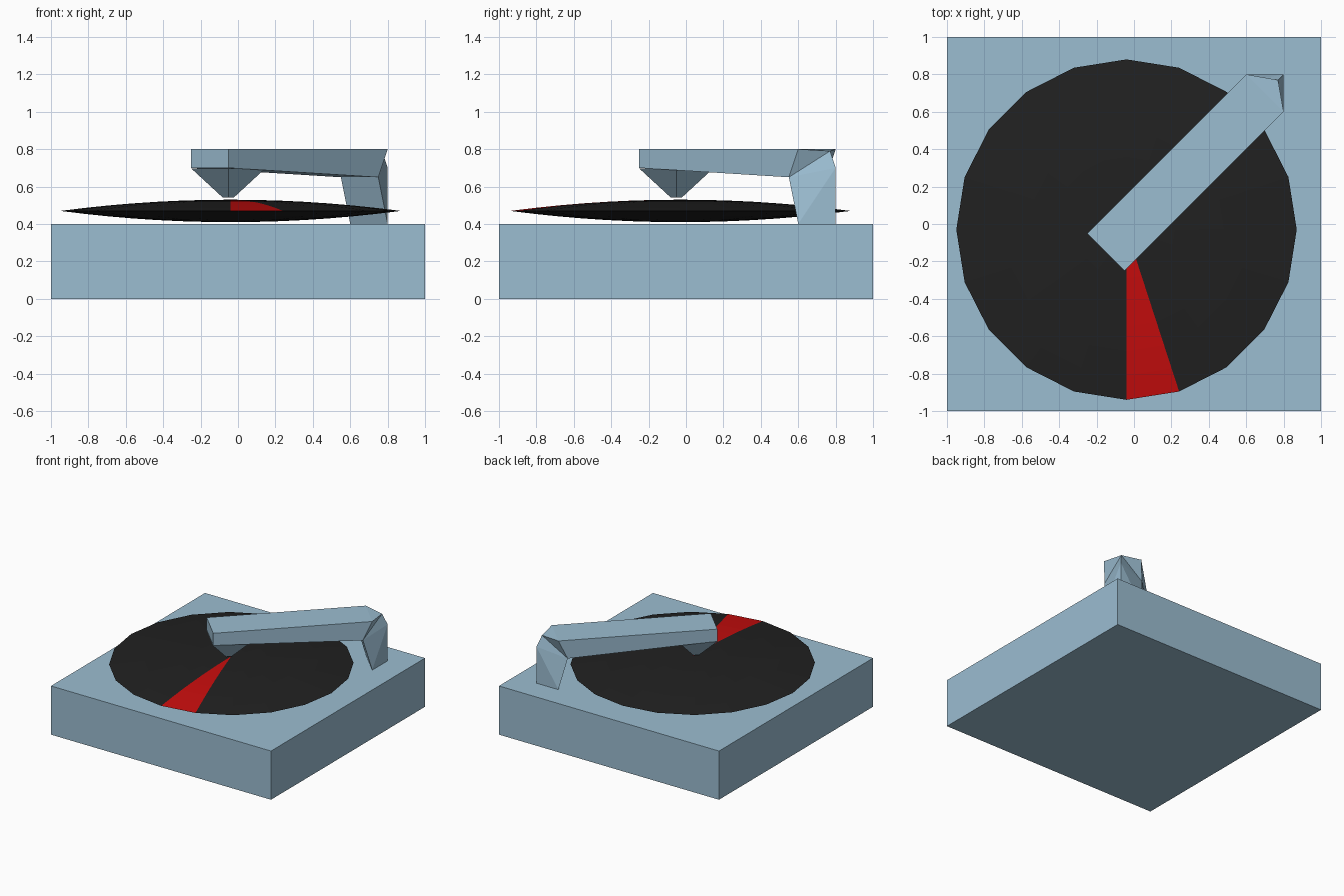
import bpy, bmesh
from math import sin, cos, pi

old = bpy.data.objects.get("Cube")
if old:
    bpy.data.objects.remove(old, do_unlink=True)


def material(name, rgb):
    m = bpy.data.materials.new(name)
    m.use_nodes = True
    m.diffuse_color = (*rgb, 1)
    m.node_tree.nodes["Principled BSDF"].inputs["Base Color"].default_value = (*rgb, 1)
    return m


BLUE = material("pale blue", (0.33, 0.51, 0.64))
BLACK = material("black", (0.015, 0.015, 0.015))
RED = material("red", (0.57, 0.004, 0.004))


def finish(name, bm, *mats):
    bmesh.ops.recalc_face_normals(bm, faces=bm.faces)
    me = bpy.data.meshes.new(name)
    bm.to_mesh(me)
    bm.free()
    for m in mats:
        me.materials.append(m)
    ob = bpy.data.objects.new(name, me)
    bpy.context.collection.objects.link(ob)
    return ob


# Square base
bm = bmesh.new()
bmesh.ops.create_cube(bm, size=1)
for v in bm.verts:
    v.co = (v.co.x * 2, v.co.y * 2, 0.2 + v.co.z * 0.4)
finish("base", bm, BLUE)

# Lens-shaped record with one red wedge on its upper side
SIDES, RINGS, RADIUS, CX, CY, MID, BULGE = 20, 7, 0.91, -0.04, -0.03, 0.47, 0.06
bm = bmesh.new()


def ring(t, side):
    z = MID + side * BULGE * (1 - t * t)
    return [bm.verts.new((CX + RADIUS * t * sin(2 * pi * i / SIDES),
                          CY - RADIUS * t * cos(2 * pi * i / SIDES), z))
            for i in range(SIDES)]


rim = ring(1, 1)
for side in (1, -1):
    centre = bm.verts.new((CX, CY, MID + side * BULGE))
    outer = rim
    for k in range(RINGS - 1, -1, -1):
        inner = ring(k / RINGS, side) if k else None
        for i in range(SIDES):
            j = (i + 1) % SIDES
            tail = [inner[j], inner[i]] if inner else [centre]
            face = bm.faces.new([outer[i], outer[j]] + tail)
            face.material_index = int(side > 0 and i == 0)
        outer = inner
finish("record", bm, BLACK, RED)

# Arm with elbow and post: one half, mirrored by swapping x and y
half = {
    "tip_top": (-0.05, -0.25, 0.8),
    "tip_low": (-0.05, -0.25, 0.7),
    "end_top": (0.8, 0.6, 0.8),
    "end_low": (0.75, 0.55, 0.65),
    "foot": (0.8, 0.6, 0.4),
}
bm = bmesh.new()
right = {k: bm.verts.new(p) for k, p in half.items()}
left = {k: bm.verts.new((p[1], p[0], p[2])) for k, p in half.items()}
for k, p in {"peak": (0.77, 0.77, 0.79), "back": (0.8, 0.8, 0.7),
             "back_foot": (0.8, 0.8, 0.4)}.items():
    right[k] = left[k] = bm.verts.new(p)
for s in (right, left):
    for names in ("tip_top tip_low end_low end_top", "end_top end_low peak",
                  "peak end_low back", "back end_low foot", "back foot back_foot"):
        bm.faces.new([s[n] for n in names.split()])
for a, b in (("tip_top", "tip_low"), ("tip_top", "end_top"),
             ("tip_low", "end_low"), ("end_low", "foot")):
    bm.faces.new([right[a], right[b], left[b], left[a]])
for n, c in (("end_top", "peak"), ("foot", "back_foot")):
    bm.faces.new([right[n], left[n], right[c]])
finish("arm", bm, BLUE)

# Four-sided stylus under the arm tip
bm = bmesh.new()
bmesh.ops.create_cone(bm, cap_ends=True, segments=4, radius1=0.03, radius2=0.198, depth=0.155)
bmesh.ops.translate(bm, verts=bm.verts, vec=(-0.052, -0.052, 0.6195))
finish("stylus", bm, BLUE)
